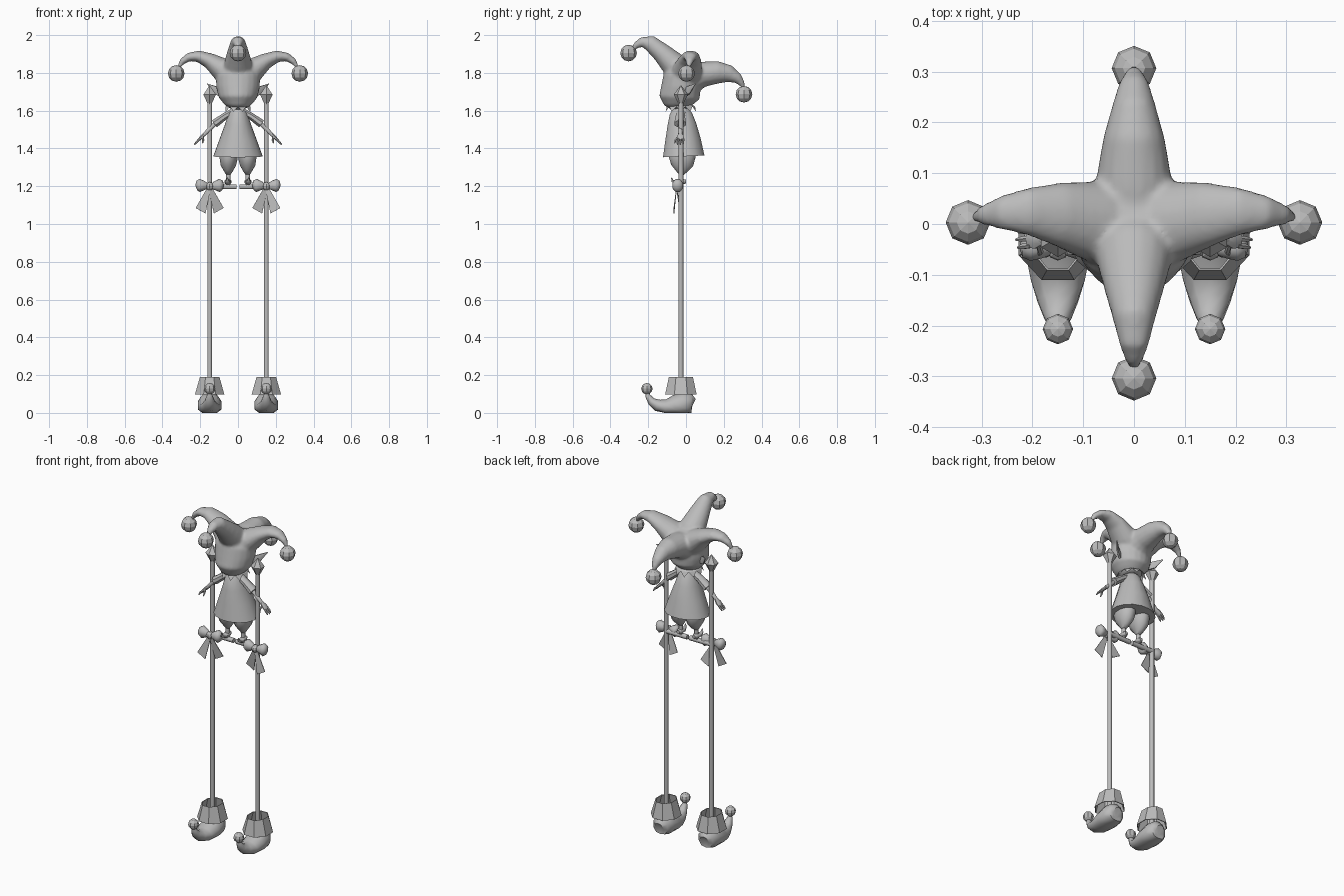
import bpy, bmesh, math
from mathutils import Vector, Matrix

GREY = bpy.data.materials.new("plain grey")
GREY.diffuse_color = (0.5, 0.5, 0.5, 1)
X, Y = Vector((1, 0, 0)), Vector((0, 1, 0))


def finish(bm, name, angle=None):
    bmesh.ops.recalc_face_normals(bm, faces=bm.faces)
    me = bpy.data.meshes.new(name)
    bm.to_mesh(me)
    bm.free()
    me.materials.append(GREY)
    ob = bpy.data.objects.new(name, me)
    bpy.context.collection.objects.link(ob)
    if angle:
        bpy.ops.object.select_all(action='DESELECT')
        ob.select_set(True)
        bpy.context.view_layer.objects.active = ob
        bpy.ops.object.shade_smooth_by_angle(angle=math.radians(angle))
    return ob


def loft(bm, rings, side, n=10, caps=True, floor=None):
    """Skin ellipses (x, y, z, radius along side, other radius) along a path."""
    pts = [Vector(r[:3]) for r in rings]
    loops = []
    for i, r in enumerate(rings):
        t = (pts[min(i + 1, len(pts) - 1)] - pts[max(i - 1, 0)]).normalized()
        a = (side - t * side.dot(t)).normalized()
        b = t.cross(a)
        loop = []
        for k in range(n):
            u = 2 * math.pi * (k + 0.5) / n
            p = pts[i] + a * r[3] * math.cos(u) + b * r[4] * math.sin(u)
            if floor is not None:
                p.z = max(p.z, floor)
            loop.append(bm.verts.new(p))
        loops.append(loop)
    for p, q in zip(loops, loops[1:]):
        for k in range(n):
            bm.faces.new((p[k], p[(k + 1) % n], q[(k + 1) % n], q[k]))
    if caps:
        bm.faces.new(loops[0])
        bm.faces.new(loops[-1])


def tube(name, rings, side=X, n=10, caps=True, angle=50, floor=None):
    bm = bmesh.new()
    loft(bm, rings, side, n, caps, floor)
    return finish(bm, name, angle)


def ball(name, loc, r):
    bm = bmesh.new()
    bmesh.ops.create_uvsphere(bm, u_segments=8, v_segments=6, radius=r,
                              matrix=Matrix.Translation(loc))
    finish(bm, name)


# Head blended with the four-pointed hat
bm = bmesh.new()
loft(bm, [(0, -.03, 1.612, .045, .05), (0, -.033, 1.635, .075, .083),
          (0, -.035, 1.67, .103, .108), (0, -.027, 1.72, .115, .105),
          (0, -.02, 1.78, .118, .1), (0, -.01, 1.83, .095, .085),
          (0, 0, 1.865, .04, .04)], X, 20)
loft(bm, [(0, 0, 1.76, .085, .08), (0, -.06, 1.84, .077, .07),
          (0, -.13, 1.908, .058, .052), (0, -.19, 1.957, .041, .043),
          (0, -.235, 1.963, .03, .027), (0, -.265, 1.945, .019, .018),
          (0, -.288, 1.915, .006, .006)], X, 16)
loft(bm, [(0, .02, 1.77, .085, .085), (0, .09, 1.793, .075, .068),
          (0, .17, 1.803, .061, .06), (0, .23, 1.795, .044, .046),
          (0, .275, 1.77, .03, .028), (0, .298, 1.74, .016, .016),
          (0, .306, 1.71, .006, .006)], X, 16)
for s in (-1, 1):
    loft(bm, [(0, 0, 1.76, .1, .07), (s * .08, .005, 1.815, .08, .065),
              (s * .15, .02, 1.864, .063, .042), (s * .21, .025, 1.888, .047, .031),
              (s * .26, .022, 1.884, .034, .023), (s * .295, .018, 1.86, .021, .017),
              (s * .32, .012, 1.82, .006, .006)], Y, 16)
head = finish(bm, "head_and_hat")
m = head.modifiers.new("blend", 'REMESH')
m.mode = 'VOXEL'
m.voxel_size = .008
m.use_smooth_shade = True
m = head.modifiers.new("soften", 'SMOOTH')
m.factor, m.iterations = .5, 6

# Hat bobbles
for loc in ((0, -.304, 1.905), (0, .307, 1.687), (-.327, .003, 1.797), (.327, .003, 1.797)):
    ball("hat_bobble", loc, .044)

# Jagged collar and neck
bm = bmesh.new()
N = 10
def around(k, rx, ry, z):
    u = 2 * math.pi * k / N
    return bm.verts.new((rx * math.sin(u), -.027 - ry * math.cos(u), z))
top = [around(k, .05, .055, 1.635) for k in range(N)]
mid = [around(k, .07, .075, 1.622) for k in range(N)]
tip = [around(k + .5, .082, .085, 1.594) for k in range(N)]
for k in range(N):
    j = (k + 1) % N
    bm.faces.new((top[k], top[j], mid[j], mid[k]))
    bm.faces.new((mid[k], mid[j], tip[k]))
finish(bm, "collar")
tube("neck", [(0, -.027, 1.57, .032, .035), (0, -.027, 1.64, .032, .035)])

# Flared tunic
tube("tunic", [(0, -.027, 1.612, .036, .04), (0, -.027, 1.585, .052, .06),
               (0, -.022, 1.53, .069, .077), (0, -.016, 1.45, .099, .095),
               (0, -.012, 1.358, .133, .112)], n=16)

for s in (-1, 1):
    # Pointed ear
    tube("ear", [(s * .085, -.01, 1.69, .02, .012), (s * .125, .015, 1.71, .024, .008),
                 (s * .162, .05, 1.742, .002, .002)], Vector((0, 0, 1)), 6)
    # Puffed breeches and lower leg
    tube("breeches", [(s * .045, -.02, 1.4, .05, .07), (s * .05, -.02, 1.35, .05, .072),
                      (s * .051, -.02, 1.31, .042, .06), (s * .051, -.023, 1.28, .024, .033),
                      (s * .051, -.025, 1.262, .013, .014)], n=12)
    tube("shin", [(s * .051, -.025, 1.275, .012, .012), (s * .052, -.025, 1.205, .013, .014)], n=8)
    tube("small_shoe", [(s * .052, .0, 1.225, .01, .01), (s * .053, -.02, 1.224, .019, .017),
                        (s * .055, -.05, 1.22, .018, .012), (s * .056, -.072, 1.228, .008, .007),
                        (s * .056, -.076, 1.245, .003, .003)], n=8)
    # Sleeve, forearm and hand
    tube("sleeve", [(s * .03, -.027, 1.592, .026, .02), (s * .07, -.03, 1.57, .026, .02),
                    (s * .125, -.031, 1.53, .033, .024)], Y, 8)
    tube("forearm", [(s * .11, -.03, 1.54, .014, .012), (s * .15, -.031, 1.503, .013, .012),
                     (s * .182, -.03, 1.47, .011, .01)], Y, 8)
    tube("palm", [(s * .178, -.03, 1.475, .011, .009), (s * .193, -.029, 1.46, .021, .01),
                  (s * .208, -.028, 1.445, .02, .007)], Y, 8)
    for i in range(3):
        y = -.042 + i * .014
        tube("finger", [(s * .203, y, 1.451, .006, .006), (s * .218, y * 1.05, 1.435, .006, .006),
                        (s * (.228 + .004 * (i == 1)), y * 1.1, 1.421, .003, .003)], Y, 6)
    tube("thumb", [(s * .188, -.04, 1.462, .006, .006), (s * .184, -.055, 1.445, .006, .006),
                   (s * .187, -.06, 1.428, .003, .003)], Y, 6)

    # Stilt pole, faceted knob and foot peg
    cx, cy = s * .15, -.027
    tube("stilt_pole", [(cx, cy, .05, .0135, .0135), (cx, cy, 1.67, .0135, .0135)], n=8)
    tube("stilt_knob", [(cx, cy, 1.635, .012, .012), (cx, cy, 1.685, .038, .038),
                        (cx, cy, 1.732, .003, .003)], n=6, angle=None)
    tube("foot_peg", [(s * .008, cy, 1.197, .014, .014), (cx, cy, 1.197, .014, .014)], Y, 8)

    # Bow with two loops and two tails
    ball("bow_knot", (cx, -.05, 1.2), .022)
    for d in (-1, 1):
        tube("bow_loop", [(cx + d * .008, -.047, 1.2, .014, .013), (cx + d * .03, -.046, 1.203, .027, .023),
                          (cx + d * .052, -.044, 1.204, .037, .031), (cx + d * .066, -.043, 1.203, .029, .025),
                          (cx + d * .073, -.042, 1.202, .01, .01)], Vector((0, 0, 1)), 8)
        bm = bmesh.new()
        ye = -.064 if d * s > 0 else -.03
        bm.faces.new([bm.verts.new(p) for p in (
            (cx - d * .006, -.05, 1.19), (cx + d * .014, -.05, 1.19),
            (cx + d * .074, ye, 1.085), (cx + d * .022, ye, 1.056))])
        tail = finish(bm, "bow_tail")
        t = tail.modifiers.new("thickness", 'SOLIDIFY')
        t.thickness, t.offset = .004, 0

    # Big curled shoe, open cuff and toe bobble
    tube("big_shoe", [(cx, .038, .045, .028, .03), (cx, .028, .05, .05, .055),
                      (cx, -.01, .045, .064, .066), (cx, -.06, .036, .066, .058),
                      (cx, -.11, .03, .056, .04), (cx, -.15, .04, .042, .032),
                      (cx, -.182, .06, .028, .022), (cx, -.202, .09, .016, .014),
                      (cx, -.206, .12, .006, .006)], n=10, floor=0)
    cuff = tube("cuff", [(cx, cy, .098, .084, .09), (cx, cy, .19, .056, .069)], n=8,
                caps=False, angle=None)
    t = cuff.modifiers.new("thickness", 'SOLIDIFY')
    t.thickness = .004
    ball("toe_bobble", (cx, -.207, .128), .03)
